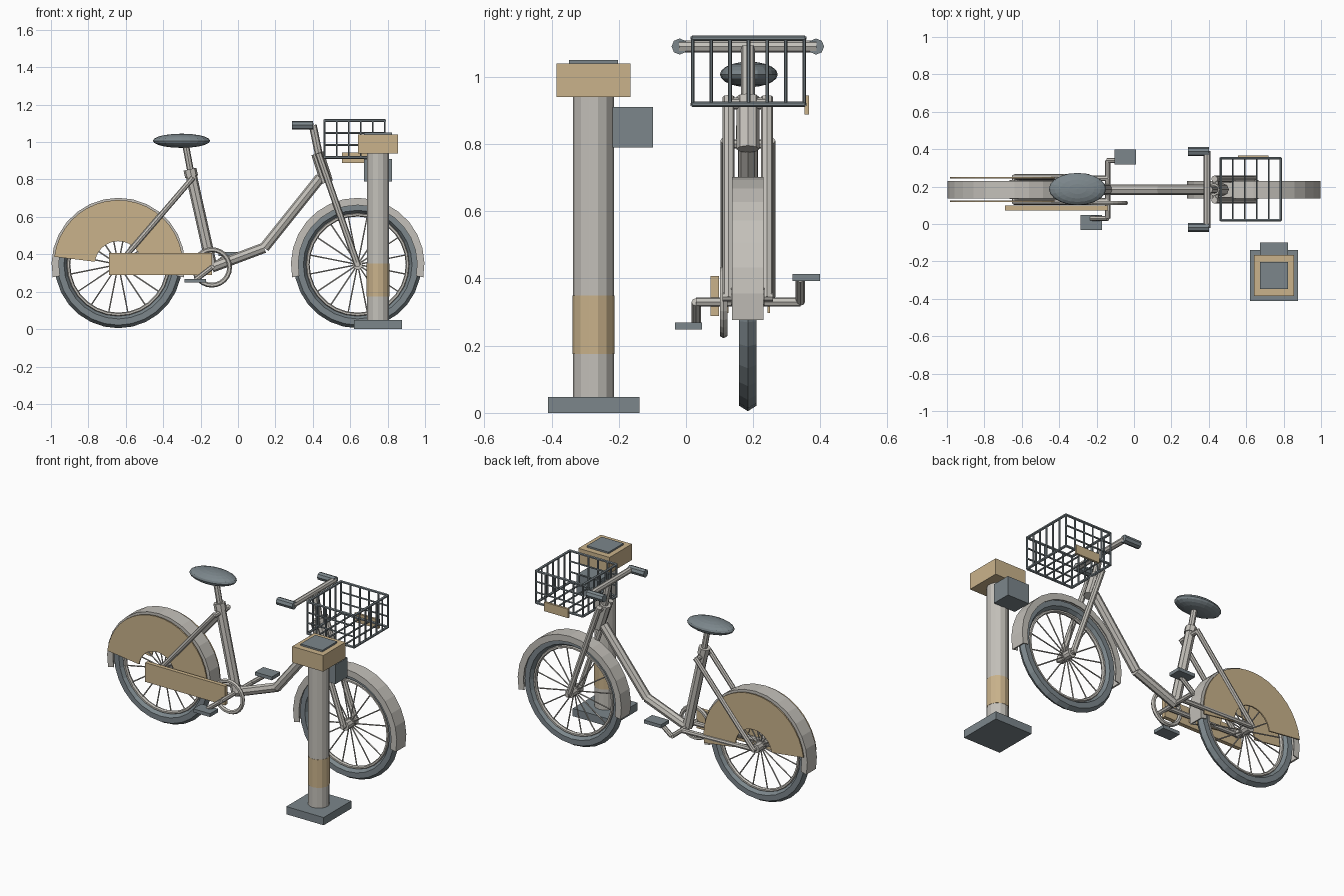
import bpy, bmesh, math
from mathutils import Vector, Matrix

if "Cube" in bpy.data.objects:
    bpy.data.objects.remove(bpy.data.objects["Cube"])

def material(name, rgb):
    m = bpy.data.materials.new(name)
    m.diffuse_color = (*rgb, 1)
    m.use_nodes = True
    m.node_tree.nodes["Principled BSDF"].inputs["Base Color"].default_value = m.diffuse_color
    return m

GREY = material("warm light grey", (0.55, 0.53, 0.49))
SLATE = material("slate", (0.20, 0.24, 0.26))
TAN = material("tan", (0.59, 0.45, 0.26))
Y = 0.184                     # centre plane of the bicycle
REAR, FRONT, AXLE = -0.64, 0.64, 0.345
BB = Vector((-0.14, Y, 0.33))  # crank centre

def finish(name, bm, mat):
    bmesh.ops.recalc_face_normals(bm, faces=bm.faces[:])
    me = bpy.data.meshes.new(name)
    bm.to_mesh(me)
    bm.free()
    me.materials.append(mat)
    ob = bpy.data.objects.new(name, me)
    bpy.context.collection.objects.link(ob)
    return ob

def rods(name, pairs, r, mat, sides=8):
    """One object made of straight capped tubes between point pairs."""
    bm = bmesh.new()
    for a, b in pairs:
        a, b = Vector(a), Vector(b)
        d = b - a
        mtx = Matrix.Translation((a + b) / 2) @ d.to_track_quat('Z', 'Y').to_matrix().to_4x4()
        bmesh.ops.create_cone(bm, cap_ends=True, segments=sides, radius1=r, radius2=r,
                              depth=d.length, matrix=mtx)
    return finish(name, bm, mat)

def path(name, pts, r, mat, sides=8):
    return rods(name, list(zip(pts, pts[1:])), r, mat, sides)

def box(name, lo, hi, mat):
    bm = bmesh.new()
    lo, hi = Vector(lo), Vector(hi)
    bmesh.ops.create_cube(bm, size=1, matrix=Matrix.Translation((lo + hi) / 2)
                          @ Matrix.Diagonal((*(hi - lo), 1)))
    return finish(name, bm, mat)

def sweep(name, centre, section, a0, a1, steps, mat):
    """Sweep a closed (radius, y) section round a y-axis through centre."""
    bm = bmesh.new()
    full = abs(a1 - a0) >= 360
    rings = []
    for i in range(steps if full else steps + 1):
        a = math.radians(a0 + (a1 - a0) * i / steps)
        rings.append([bm.verts.new((centre[0] + r * math.cos(a), centre[1] + y,
                                    centre[2] + r * math.sin(a))) for r, y in section])
    n = len(section)
    for i in range(steps):
        p, q = rings[i], rings[(i + 1) % len(rings)]
        for j in range(n):
            bm.faces.new((p[j], p[(j + 1) % n], q[(j + 1) % n], q[j]))
    if not full:
        bm.faces.new(rings[0])
        bm.faces.new(rings[-1])
    return finish(name, bm, mat)

def oval(r, ry, rr, n):
    return [(r + rr * math.cos(math.tau * k / n), ry * math.sin(math.tau * k / n)) for k in range(n)]

# Wheels with tyre, rim, spokes, hub and mudguard
mudguard = [(0.357, -0.047), (0.357, 0.047), (0.318, 0.047), (0.318, 0.041),
            (0.348, 0.041), (0.348, -0.041), (0.318, -0.041), (0.318, -0.047)]
for label, x in (("rear", REAR), ("front", FRONT)):
    c = (x, Y, AXLE)
    sweep(label + "_tyre", c, oval(0.307, 0.03, 0.033, 6), 0, 360, 28, SLATE)
    sweep(label + "_rim", c, oval(0.267, 0.014, 0.01, 6), 0, 360, 28, GREY)
    spokes = []
    for k in range(16):
        a = math.tau * (k + 0.5) / 16
        spokes.append((c, (x + 0.265 * math.cos(a), Y, AXLE + 0.265 * math.sin(a))))
    rods(label + "_spokes", spokes, 0.004, GREY, 5)
    rods(label + "_hub", [((x, Y - 0.05, AXLE), (x, Y + 0.05, AXLE))], 0.028, GREY, 10)
    rods(label + "_axle", [((x, Y - 0.075, AXLE), (x, Y + 0.075, AXLE))], 0.013, GREY)
    sweep(label + "_mudguard", c, mudguard, -11, 191, 16, GREY)

# Skirt guards on both sides of the rear wheel
for label, y in (("near", Y - 0.062), ("far", Y + 0.062)):
    sweep(label + "_skirt_guard", (REAR, y, AXLE),
          [(0.125, -0.004), (0.345, -0.004), (0.345, 0.004), (0.125, 0.004)], -8, 173, 20, TAN)

# Frame
seat_top = Vector((-0.255, Y, 0.845))
path("step_through_tube", [(0.44, Y, 0.81), (0.14, Y, 0.435), BB], 0.028, GREY)
path("seat_tube", [BB, seat_top], 0.03, GREY)
path("seat_clamp", [(-0.248, Y, 0.815), (-0.257, Y, 0.855)], 0.035, GREY)
path("seat_post", [(-0.245, Y, 0.80), (-0.28, Y, 0.985)], 0.018, GREY)
rods("seat_stays", [((-0.24, Y + s, 0.81), (REAR, Y + s, AXLE)) for s in (-0.067, 0.067)], 0.015, GREY)
rods("stay_bridge", [((-0.245, Y - 0.067, 0.80), (-0.245, Y + 0.067, 0.80))], 0.014, GREY)
rods("chain_stays", [((-0.14, Y + s, 0.33), (REAR, Y + s, AXLE)) for s in (-0.06, 0.06)], 0.015, GREY)

# Seat
bm = bmesh.new()
bmesh.ops.create_uvsphere(bm, u_segments=20, v_segments=10, radius=1,
                          matrix=Matrix.Translation((-0.302, Y + 0.003, 1.007))
                          @ Matrix.Diagonal((0.153, 0.086, 0.038, 1)))
finish("seat", bm, SLATE)

# Steering
path("head_tube", [(0.425, Y, 0.94), (0.475, Y, 0.785)], 0.034, GREY)
path("stem", [(0.40, Y, 1.09), (0.435, Y, 0.92)], 0.021, GREY)
rods("fork_legs", [((0.43, Y + s, 0.94), (FRONT, Y + s, AXLE - 0.005)) for s in (-0.057, 0.057)], 0.018, GREY)
rods("fork_crown", [((0.437, Y - 0.057, 0.92), (0.437, Y + 0.057, 0.92))], 0.018, GREY)
path("handlebar", [(0.39, Y - 0.205, 1.09), (0.39, Y + 0.205, 1.09)], 0.018, GREY)
rods("grips", [((0.29, Y + s, 1.09), (0.402, Y + s, 1.09)) for s in (-0.203, 0.203)], 0.024, SLATE)

# Drive: crank, chainring, chain case, pedals
path("crank", [(-0.228, 0.03, 0.262), (-0.14, 0.03, 0.33), (-0.14, 0.34, 0.33), (-0.05, 0.34, 0.40)], 0.014, GREY)
sweep("chainring", (BB.x, 0.112, BB.z), oval(0.095, 0.013, 0.013, 6), 0, 360, 24, GREY)
box("chain_case", (-0.69, 0.073, 0.289), (-0.14, 0.098, 0.408), TAN)
box("near_pedal", (-0.286, -0.032, 0.248), (-0.17, 0.048, 0.269), SLATE)
box("far_pedal", (-0.105, 0.317, 0.392), (0.011, 0.398, 0.413), SLATE)

# Basket: two rims and wire panels
x0, x1, y0, y1, z0, z1 = 0.463, 0.785, 0.02, 0.352, 0.918, 1.115
rim = []
for z in (z0, z1):
    p = [(x0, y0, z), (x1, y0, z), (x1, y1, z), (x0, y1, z)]
    rim += [(p[i], p[(i + 1) % 4]) for i in range(4)]
rods("basket_rims", rim, 0.008, SLATE, 6)
wires = []
for i in range(6):
    x = x0 + (x1 - x0) * i / 5
    wires += [((x, y, z0), (x, y, z1)) for y in (y0, y1)] + [((x, y0, z0), (x, y1, z0))]
for i in range(1, 6):
    y = y0 + (y1 - y0) * i / 6
    wires += [((x, y, z0), (x, y, z1)) for x in (x0, x1)]
for i in (1, 2):
    z = z0 + (z1 - z0) * i / 3
    wires += [((x0, y, z), (x1, y, z)) for y in (y0, y1)]
rods("basket_wires", wires, 0.0055, SLATE, 6)
box("basket_plate", (0.555, 0.352, 0.888), (0.72, 0.366, 0.944), TAN)

# Docking post
px, py = 0.749, -0.275
box("dock_base", (0.62, -0.411, 0), (0.877, -0.139, 0.048), SLATE)
rods("dock_post", [((px, py, 0.04), (px, py, 0.95))], 0.061, GREY, 14)
rods("dock_band", [((px, py, 0.175), (px, py, 0.35))], 0.0625, TAN, 14)
box("dock_head", (0.642, -0.385, 0.94), (0.856, -0.165, 1.04), TAN)
box("dock_screen", (0.674, -0.348, 1.035), (0.824, -0.202, 1.05), SLATE)
box("dock_lock", (0.674, -0.218, 0.79), (0.824, -0.098, 0.91), SLATE)
